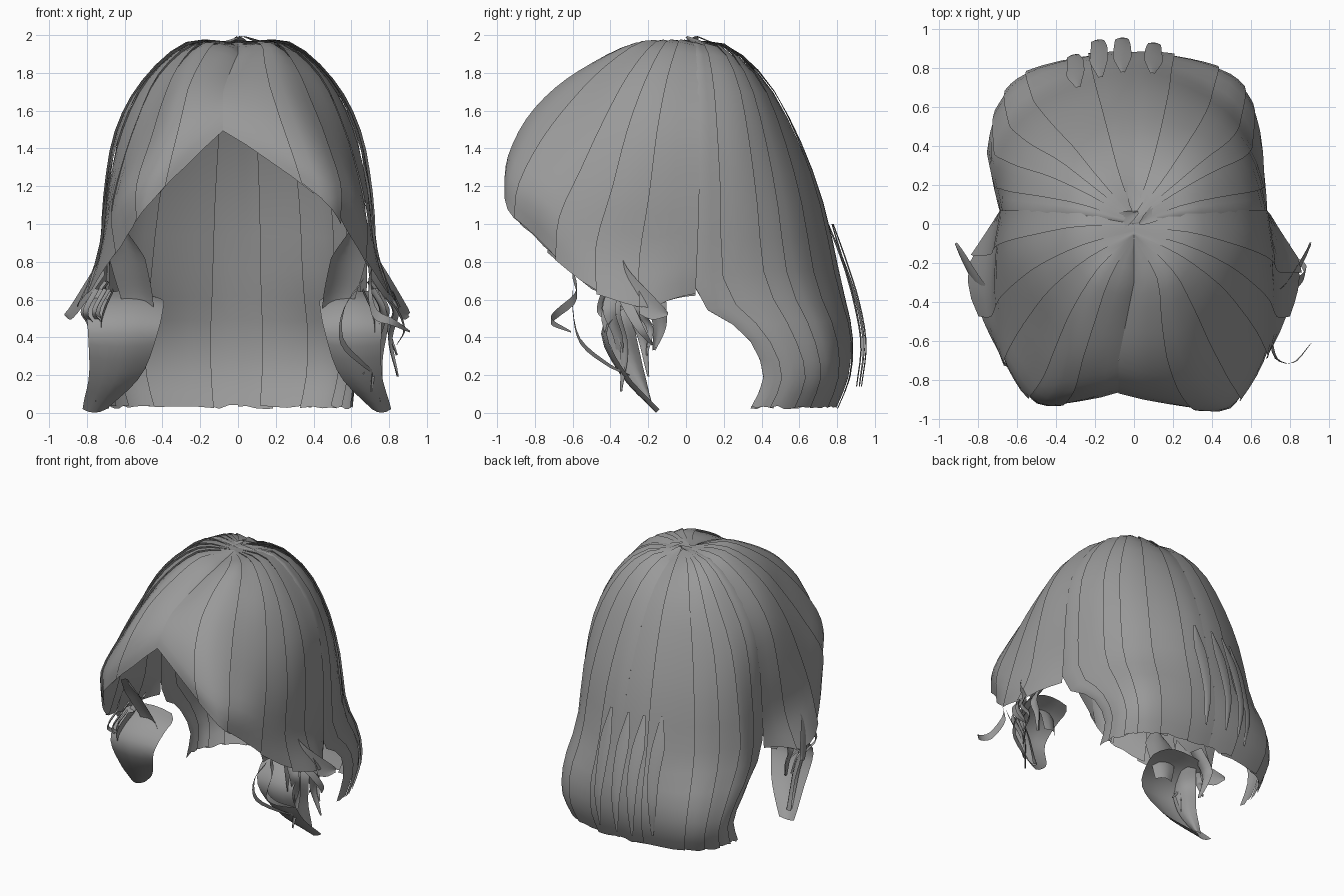
import bpy, bmesh, math, random
from mathutils import Vector as V

if "Cube" in bpy.data.objects:
    bpy.data.objects.remove(bpy.data.objects["Cube"])

random.seed(4)
hair = bpy.data.materials.new("hair grey")
hair.diffuse_color = (0.32, 0.32, 0.32, 1)
hair.use_nodes = True
hair.node_tree.nodes["Principled BSDF"].inputs["Base Color"].default_value = hair.diffuse_color


def spline(pts, t):
    """Catmull-Rom point at t in 0..len-1."""
    n = len(pts) - 1
    t = max(0, min(n, t))
    i = min(int(t), n - 1)
    f = t - i
    b, c = pts[i], pts[i + 1]
    a = pts[i - 1] if i > 0 else b * 2 - c
    d = pts[i + 2] if i + 2 <= n else c * 2 - b
    return (b * 2 + (c - a) * f + (a * 2 - b * 5 + c * 4 - d) * f * f
            + (b * 3 - a - c * 3 + d) * f ** 3) * 0.5


def grid_faces(bm, rows, flip):
    vs = [[bm.verts.new(p) for p in r] for r in rows]
    for r0, r1 in zip(vs, vs[1:]):
        for k in range(len(r0) - 1):
            q = [r0[k], r0[k + 1], r1[k + 1], r1[k]]
            bm.faces.new(q[::-1] if flip else q)


def finish(name, bm):
    me = bpy.data.meshes.new(name)
    bm.to_mesh(me)
    bm.free()
    me.materials.append(hair)
    me.polygons.foreach_set("use_smooth", [True] * len(me.polygons))
    bpy.context.collection.objects.link(bpy.data.objects.new(name, me))


def place(p, side):
    """Mirror a point, with the lopsided parting and wider left back."""
    q = p.copy()
    q.x *= side
    if side < 0 and q.y > 0.05:
        q.x *= 1 + 0.14 * min(1, (q.y - 0.05) / 0.3) * min(1, max(0, 1.75 - q.z))
    if side < 0 and q.y < -0.85:
        q.y += 0.25 * (-0.85 - q.y)
    if q.y < -0.3:
        q.x -= 0.08 * max(0, 1 - abs(q.x) / 0.45) * min(1, (-q.y - 0.3) / 0.4)
    return q


def hair_sheet(name, guides, umax, panels, side):
    """Overlapping panels of hair that run from the crown to the hem."""
    bm = bmesh.new()
    nv, nu = 18, 4
    last = len(guides[0]) - 1
    cuts = [umax * (k + (random.uniform(-.25, .25) if 0 < k < panels else 0)) / panels
            for k in range(panels + 1)]
    for u0, u1 in zip(cuts, cuts[1:]):
        u1 = min(umax, u1 + 0.15)
        cols = []
        for k in range(nu + 1):
            u = u0 + (u1 - u0) * k / nu
            end = last * (1 - random.uniform(0, 0.015))
            col = []
            for j in range(nv + 1):
                v = end * j / nv
                p = spline([spline(g, v) for g in guides], u)
                out = (p - V((0, -0.05, 1.0 if p.z > 1 else p.z))).normalized()
                lift = 0.016 * (1 - k / nu) * min(1, v) * (0 if u < 0.01 else 1)
                col.append(place(p + out * lift, side))
            cols.append(col)
        grid_faces(bm, cols, side > 0)
    finish(name, bm)


def ribbon(bm, pts, width, across, bulge=0.0, n=14, m=4, tip=0.15, root=1.0):
    """Curved tapering strand; across is its width direction."""
    pts = [V(p) for p in pts]
    across = V(across).normalized()
    rows = []
    for j in range(n + 1):
        t = j / n
        s = t * (len(pts) - 1)
        c = spline(pts, s)
        w = width * (1 - (1 - tip) * t ** 2.5) * min(1, root + 3 * t)
        d = (spline(pts, s + .05) - spline(pts, s - .05)).normalized()
        nrm = across.cross(d)
        rows.append([c + across * w * (k / m - .5) + nrm * bulge * (1 - (2 * k / m - 1) ** 2)
                     for k in range(m + 1)])
    grid_faces(bm, rows, False)


# Guide hairs on the right half, each from crown to hem
front = [[V(p) for p in g] for g in (
    [(0, -.1, 1.94), (0, -.3, 1.9), (0, -.5, 1.81), (0, -.65, 1.73), (0, -.76, 1.65), (0, -.83, 1.57), (0, -.87, 1.49)],
    [(0, -.06, 1.95), (.15, -.26, 1.95), (.22, -.48, 1.84), (.28, -.68, 1.69), (.34, -.84, 1.5), (.41, -.94, 1.28), (.45, -.95, 1.12)],
    [(0, -.05, 1.96), (.21, -.19, 1.95), (.38, -.36, 1.79), (.48, -.51, 1.57), (.56, -.65, 1.35), (.62, -.77, 1.13), (.58, -.8, .93)],
    [(0, -.04, 1.96), (.25, -.12, 1.95), (.46, -.23, 1.77), (.59, -.34, 1.5), (.67, -.43, 1.2), (.71, -.52, .92), (.76, -.52, .66)],
    [(0, -.02, 1.96), (.27, -.04, 1.95), (.5, -.1, 1.75), (.64, -.15, 1.48), (.7, -.19, 1.15), (.73, -.24, .82), (.85, -.24, .55)],
    [(0, 0, 1.96), (.27, .06, 1.94), (.49, .07, 1.74), (.63, .07, 1.48), (.68, .07, 1.15), (.69, .06, .85), (.7, .05, .62)])]
back = [[V(p) for p in g] for g in (
    [(0, 0, 1.96), (.27, .04, 1.94), (.49, .04, 1.74), (.625, .04, 1.48), (.67, .04, 1.15), (.68, .05, .63), (.65, .31, .42), (.61, .41, .2), (.6, .34, .02)],
    [(0, .02, 1.97), (.24, .16, 1.93), (.42, .25, 1.74), (.55, .3, 1.45), (.6, .34, 1.1), (.61, .38, .7), (.62, .53, .42), (.6, .6, .2), (.57, .54, .02)],
    [(0, .03, 1.97), (.16, .22, 1.93), (.28, .38, 1.74), (.36, .49, 1.45), (.41, .58, 1.1), (.43, .65, .7), (.46, .76, .42), (.45, .78, .2), (.41, .72, .02)],
    [(0, .05, 1.96), (0, .23, 1.92), (0, .43, 1.75), (0, .6, 1.45), (0, .73, 1.1), (0, .82, .7), (0, .88, .42), (0, .87, .2), (0, .8, .02)])]
back.append([V((-p.x, p.y, p.z)) for p in back[2]])

for side, word in ((1, "right"), (-1, "left")):
    hair_sheet("front_hair_" + word, front, 5, 6, side)
    hair_sheet("back_hair_" + word, back, 3, 6, side)

    # Curled lock that rolls forward and back under each side sheet
    bm = bmesh.new()
    s = side
    wide = 0.42 if s < 0 else 0.34
    ribbon(bm, [(s * .6, -.16, .62), (s * .6, -.32, .56), (s * .61, -.42, .42),
                (s * .65, -.31, .2), (s * .76, -.14, .02)], wide, (1, 0, 0), -.03, tip=.3, root=.7)
    ribbon(bm, [(s * .62, -.5, .95), (s * .57, -.4, .75), (s * .53, -.32, .58),
                (s * .52, -.3, .45)], .2, (1, .3 * s, 0), .03, tip=.6, root=.4)
    ribbon(bm, [(s * .7, -.3, .66), (s * .76, -.36, .5), (s * .74, -.3, .28),
                (s * .76, -.2, .06)], .2, (.4, s, 0), .04)
    finish("side_lock_" + word, bm)

    # Loose wisps around the lock
    bm = bmesh.new()
    for k in range(4):
        x, y = random.uniform(.68, .78), random.uniform(-.42, -.2)
        z = random.uniform(.05, .4)
        ribbon(bm, [(s * x, y, .66), (s * (x + .06), y - .03, .54),
                    (s * (x + .03), y + .02, (.58 + z) / 2),
                    (s * (x + random.uniform(-.06, .08)), y + random.uniform(.0, .08), z)],
               random.uniform(.05, .08), (.5, s, 0), .01)
    ribbon(bm, [(s * .7, -.16, .7), (s * .79, -.15, .56), (s * .77, -.14, .45),
                (s * .74, -.17, .33)], .1, (.2, s, 0), .02)
    ribbon(bm, [(s * .7, -.4, .8), (s * .78, -.33, .68), (s * .87, -.18, .55),
                (s * .91, -.1, .52)], .16, (.1, .5, 1), .01)
    finish("side_wisps_" + word, bm)

# Curls that stand off on the right
bm = bmesh.new()
ribbon(bm, [(.7, -.6, .74), (.7, -.58, .62), (.73, -.69, .52), (.82, -.71, .48),
            (.91, -.61, .43)], .06, (.3, 0, 1), 0, m=1)
ribbon(bm, [(.66, -.6, .7), (.56, -.6, .55), (.55, -.56, .38), (.66, -.42, .26),
            (.74, -.3, .2)], .04, (.5, 0, 1), 0, m=1)
ribbon(bm, [(.74, -.35, .66), (.84, -.3, .55), (.88, -.24, .44), (.84, -.18, .36)],
       .07, (.2, 1, 0), 0, m=1)
finish("loose_curls", bm)

# Thin strands that lift off the back
bm = bmesh.new()
for x, y in ((-.3, .06), (-.18, .085), (-.06, .07), (.1, .05)):
    r = .9 * x * x
    ribbon(bm, [(x * .95, .78 - r, 1.0), (x, .81 + y * .6 - r, .8),
                (x, .85 + y - r, .58), (x * 1.05, .885 + y - r, .36), (x, .86 + y - r, .14)],
           .1, (1, -x, 0), .005, root=.2)
finish("back_strands", bm)

# Small tufts at the crown
bm = bmesh.new()
for a, b in (((-.14, -.02), (.02, .06)), ((.02, .2), (.0, .06)), ((.2, .12), (.03, .0))):
    ribbon(bm, [(a[0], a[1], 1.94), ((a[0] + b[0]) / 2, (a[1] + b[1]) / 2, 1.965),
                (b[0], b[1], 1.995)], .1, (a[1] - b[1], b[0] - a[0], 0), .005, n=5)
finish("crown_tufts", bm)
